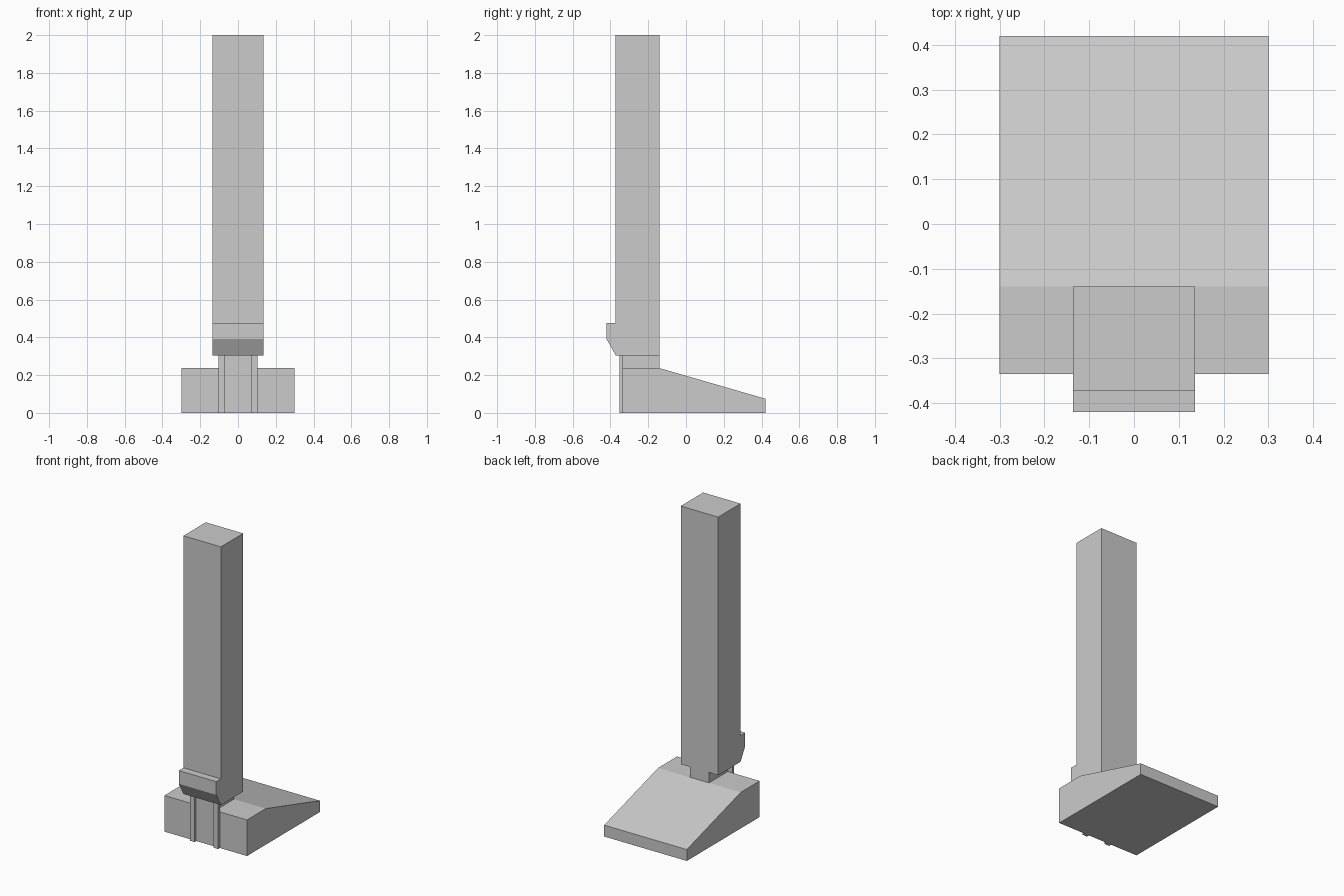
import bpy, bmesh

if "Cube" in bpy.data.objects:
    bpy.data.objects.remove(bpy.data.objects["Cube"])

def prism(name, profile, x0, x1, cuts_x=(), cuts_y=(), cuts_z=()):
    """Extrude a (y, z) side profile from x0 to x1, then add panel lines."""
    bm = bmesh.new()
    face = bm.faces.new([bm.verts.new((x0, y, z)) for y, z in profile])
    ext = bmesh.ops.extrude_face_region(bm, geom=[face])
    verts = [g for g in ext["geom"] if isinstance(g, bmesh.types.BMVert)]
    bmesh.ops.translate(bm, verts=verts, vec=(x1 - x0, 0, 0))
    for axis, cuts in enumerate((cuts_x, cuts_y, cuts_z)):
        for c in cuts:
            co, no = [0, 0, 0], [0, 0, 0]
            co[axis], no[axis] = c, 1
            geom = bm.verts[:] + bm.edges[:] + bm.faces[:]
            bmesh.ops.bisect_plane(bm, geom=geom, plane_co=co, plane_no=no)
    bmesh.ops.recalc_face_normals(bm, faces=bm.faces[:])
    mesh = bpy.data.meshes.new(name)
    bm.to_mesh(mesh)
    bm.free()
    obj = bpy.data.objects.new(name, mesh)
    bpy.context.collection.objects.link(obj)
    return obj

def rect(y0, y1, z0, z1):
    return [(y0, z0), (y1, z0), (y1, z1), (y0, z1)]

BACK, BODY, RAIL, FRONT = -0.14, -0.335, -0.353, -0.372
STRIPS = (-0.103, -0.069, 0.069, 0.103)

# Wedge foot sloping down toward the back
prism("wedge_base", [(BODY, 0), (0.42, 0), (0.42, 0.075), (BACK, 0.237), (BODY, 0.237)],
      -0.3, 0.3, cuts_x=(-0.069, 0.069))

# Narrow neck joining foot and tower
prism("neck", rect(BODY, BACK, 0.237, 0.305), -0.069, 0.069)

# Two rails running down the front of the foot
for side, x0, x1 in (("left", -0.103, -0.069), ("right", 0.069, 0.103)):
    prism("front_rail_" + side, rect(RAIL, BODY, 0, 0.305), x0, x1)

# Tower with two groups of panel lines
bands = [start + 0.034 * i for start in (1.245, 1.48) for i in range(6)]
prism("tower", rect(FRONT, BACK, 0.305, 2.0), -0.136, 0.136,
      cuts_x=STRIPS, cuts_y=(RAIL, BODY), cuts_z=[0.477, 0.832] + bands)

# Chamfered lip at the front of the tower foot
prism("front_lip", [(FRONT, 0.305), (-0.42, 0.39), (-0.42, 0.477), (FRONT, 0.477)],
      -0.136, 0.136, cuts_x=STRIPS)
